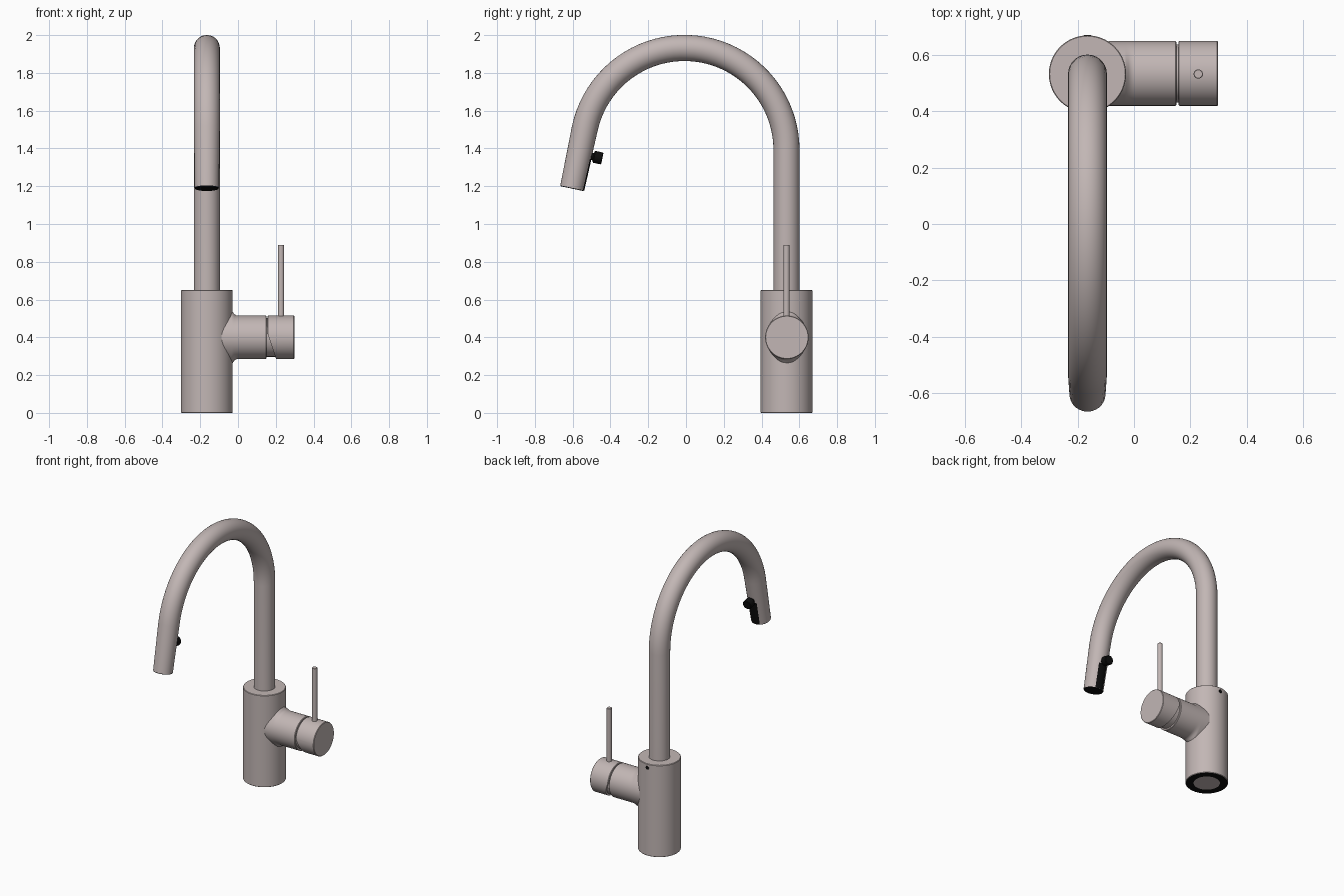
import bpy, bmesh
from math import sin, cos, pi, radians
from mathutils import Matrix, Vector

if "Cube" in bpy.data.objects:
    bpy.data.objects.remove(bpy.data.objects["Cube"])


def material(name, rgb, rough):
    m = bpy.data.materials.new(name)
    m.use_nodes = True
    m.diffuse_color = (*rgb, 1)
    bsdf = m.node_tree.nodes["Principled BSDF"]
    bsdf.inputs["Base Color"].default_value = (*rgb, 1)
    bsdf.inputs["Roughness"].default_value = rough
    return m


METAL = material("brushed metal", (0.54, 0.47, 0.46), 0.4)
BLACK = material("black rubber", (0.004, 0.004, 0.004), 0.6)


def smooth(ob):
    bpy.ops.object.select_all(action='DESELECT')
    ob.select_set(True)
    bpy.context.view_layer.objects.active = ob
    bpy.ops.object.shade_smooth_by_angle(angle=radians(35))


def finish(name, bm, mats):
    bmesh.ops.recalc_face_normals(bm, faces=bm.faces)
    me = bpy.data.meshes.new(name)
    bm.to_mesh(me)
    bm.free()
    for m in mats:
        me.materials.append(m)
    ob = bpy.data.objects.new(name, me)
    bpy.context.collection.objects.link(ob)
    smooth(ob)
    return ob


def lathe(profile, origin, axis, steps=64):
    """Closed solid of revolution; profile is (radius, distance along axis)."""
    bm = bmesh.new()
    place = Matrix.Translation(origin) @ Vector(axis).to_track_quat('Z', 'Y').to_matrix().to_4x4()
    rings = [[bm.verts.new(place @ Vector((r * cos(2 * pi * i / steps), r * sin(2 * pi * i / steps), h)))
              for i in range(steps)] for r, h in profile]
    for a, b in zip(rings, rings[1:]):
        for i in range(steps):
            j = (i + 1) % steps
            bm.faces.new((a[i], a[j], b[j], b[i]))
    bm.faces.new(rings[0])
    bm.faces.new(rings[-1])
    return bm


def rod(r, start, end, bevel=0.003):
    return [(r - bevel, start), (r, start + bevel), (r, end - bevel), (r - bevel, end)]


BX, BY = -0.165, 0.532          # column axis
HY, HZ = 0.534, 0.4             # handle axis
X = Vector((1, 0, 0))

# Column body, with a black seal ring around the underside
bm = lathe([(0.085, 0)] + rod(0.137, 0, 0.65), (BX, BY, 0), (0, 0, 1), 80)
bm.normal_update()
body = finish("column_body", bm, [METAL, BLACK])
for f in body.data.polygons:
    if abs(f.normal.z) > 0.9 and f.center.z < 0.001 and len(f.vertices) == 4:
        f.material_index = 1

# Set screw at the back of the column
finish("set_screw", lathe(rod(0.012, 0.12, 0.139, 0.001), (BX, BY, 0.622), (0, 1, 0), 20), [BLACK])

# Swan neck: straight riser, arc, then a leaning spout
TILT, R, CZ, TUBE = radians(12), 0.54, 1.392, 0.069
CY = BY - R
end_angle = pi - TILT
path = [(BY, 0.64)]
path += [(CY + R * cos(end_angle * i / 40), CZ + R * sin(end_angle * i / 40)) for i in range(41)]
up = Vector((0, sin(TILT), cos(TILT)))       # along the spout, away from the tip
back = Vector((0, cos(TILT), -sin(TILT)))    # out of the rear of the spout
SPOUT = 0.32
tip = Vector((BX, *path[-1])) - up * SPOUT
path.append((tip.y, tip.z))
cu = bpy.data.curves.new("neck", 'CURVE')
cu.dimensions = '3D'
cu.bevel_depth = TUBE
cu.bevel_resolution = 12
cu.use_fill_caps = True
spline = cu.splines.new('POLY')
spline.points.add(len(path) - 1)
for p, (y, z) in zip(spline.points, path):
    p.co = (BX, y, z, 1)
spline.points[-1].radius = 0.93
cu.materials.append(METAL)
neck = bpy.data.objects.new("neck", cu)
bpy.context.collection.objects.link(neck)
bpy.ops.object.select_all(action='DESELECT')
neck.select_set(True)
bpy.context.view_layer.objects.active = neck
bpy.ops.object.convert(target='MESH')
smooth(bpy.context.view_layer.objects.active)

# Black nozzle face at the tip
finish("nozzle", lathe(rod(0.062, -0.004, 0.01, 0.001), tip, up, 48), [BLACK])

# Black strip inlaid down the rear of the spout
bm = bmesh.new()
rows = []
for s in (0.0, 0.17):
    r = TUBE * (0.93 + 0.07 * s / SPOUT) + 0.0015
    rows.append([bm.verts.new(tip + up * s + back * r * cos(a) + X * r * sin(a))
                 for a in (radians(28) * k / 6 for k in range(-6, 7))])
for i in range(12):
    bm.faces.new((rows[0][i], rows[0][i + 1], rows[1][i + 1], rows[1][i]))
finish("spout_strip", bm, [BLACK])

# Spray button behind the spout
button = [(0.02, 0.05), (0.02, 0.075)] + rod(0.032, 0.077, 0.124, 0.004)
finish("spray_button", lathe(button, tip + up * 0.185, back, 32), [BLACK])

# Handle collar, flared above and below where it blends into the column
bm = lathe([(0.115, -0.09), (0.115, -0.034), (0.115, -0.028), (0.115, -0.02), (0.115, -0.006)]
           + rod(0.115, 0, 0.15)[1:], (0, HY, HZ), X)
for v in bm.verts:
    if v.co.x < -0.01:
        flare = 0.024 * min(1, (-0.006 - v.co.x) / 0.024) ** 2
        slope = (v.co.z - HZ) / 0.115
        v.co.z += flare * slope ** 5
finish("handle_collar", bm, [METAL])

# Inner core seen in the gap between collar and handle
finish("handle_core", lathe(rod(0.103, 0.05, 0.28), (0, HY, HZ), X), [METAL])

# Handle cap with a slanted clearance cut below
bm = lathe(rod(0.115, 0.157, 0.298), (0, HY, HZ), X)
cut = bmesh.ops.bisect_plane(bm, geom=bm.verts[:] + bm.edges[:] + bm.faces[:],
                             plane_co=(0.157, HY, 0.42), plane_no=(-0.135, 0, -0.045), clear_outer=True)
bmesh.ops.holes_fill(bm, edges=[e for e in bm.edges if e.is_boundary], sides=0)
finish("handle_cap", bm, [METAL])

# Lever pin
finish("lever_pin", lathe(rod(0.0165, 0.48, 0.89, 0.002), (0.228, HY - 0.002, 0), (0, 0, 1), 24), [METAL])
